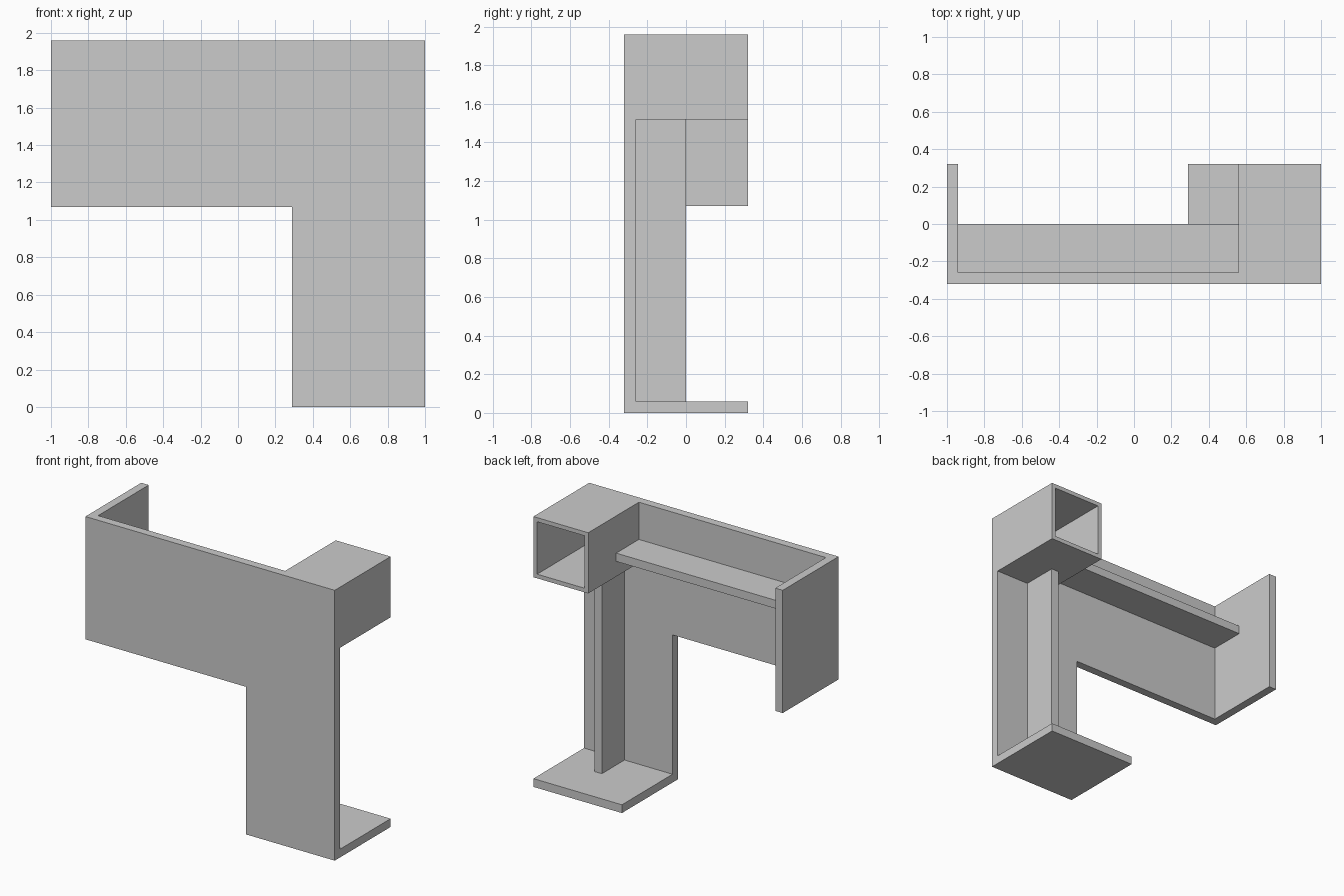
import bpy, bmesh

if "Cube" in bpy.data.objects:
    bpy.data.objects.remove(bpy.data.objects["Cube"])

T = 0.06          # plate thickness
FRONT, BACK = -0.32, 0.32
INNER = FRONT + T


def finish(name, bm):
    bmesh.ops.recalc_face_normals(bm, faces=bm.faces)
    mesh = bpy.data.meshes.new(name)
    bm.to_mesh(mesh)
    bm.free()
    obj = bpy.data.objects.new(name, mesh)
    bpy.context.collection.objects.link(obj)
    return obj


def extrude_y(name, profile, y0, y1):
    """Solid made by sweeping an x-z outline from y0 to y1."""
    bm = bmesh.new()
    face = bm.faces.new([bm.verts.new((x, y0, z)) for x, z in profile])
    geom = bmesh.ops.extrude_face_region(bm, geom=[face], use_keep_orig=True)["geom"]
    moved = [g for g in geom if isinstance(g, bmesh.types.BMVert)]
    bmesh.ops.translate(bm, verts=moved, vec=(0, y1 - y0, 0))
    return finish(name, bm)


def rect(x0, x1, z0, z1):
    return [(x0, z0), (x1, z0), (x1, z1), (x0, z1)]


def tube_y(name, x0, x1, z0, z1, wall, y0, y1):
    """Open square tube along y."""
    bm = bmesh.new()
    outer = rect(x0, x1, z0, z1)
    inner = rect(x0 + wall, x1 - wall, z0 + wall, z1 - wall)
    # section loops in order: outer front, outer back, inner back, inner front
    loops = [[bm.verts.new((x, y, z)) for x, z in p]
             for p, y in ((outer, y0), (outer, y1), (inner, y1), (inner, y0))]
    for k in range(4):
        a, b = loops[k], loops[(k + 1) % 4]
        for i in range(4):
            j = (i + 1) % 4
            bm.faces.new((a[i], a[j], b[j], b[i]))
    return finish(name, bm)


# L-shaped front panel
extrude_y("front_panel",
          [(0.29, 0), (1, 0), (1, 1.96), (-1, 1.96), (-1, 1.07), (0.29, 1.07)],
          FRONT, INNER)

# Foot plate and left end plate
extrude_y("foot_plate", rect(0.29, 1, 0, T), INNER, BACK)
extrude_y("end_plate", rect(-1, -1 + T, 1.07, 1.96), INNER, BACK)

# Square tube at the top right, open at the back
tube_y("corner_tube", 0.56, 1, 1.52, 1.96, 0.03, INNER, BACK)

# Stiffening ribs behind the panel
extrude_y("vertical_rib", rect(0.675, 0.735, T, 1.52), INNER, 0)
extrude_y("horizontal_rib", rect(-0.94, 0.56, 1.63, 1.69), INNER, 0)
